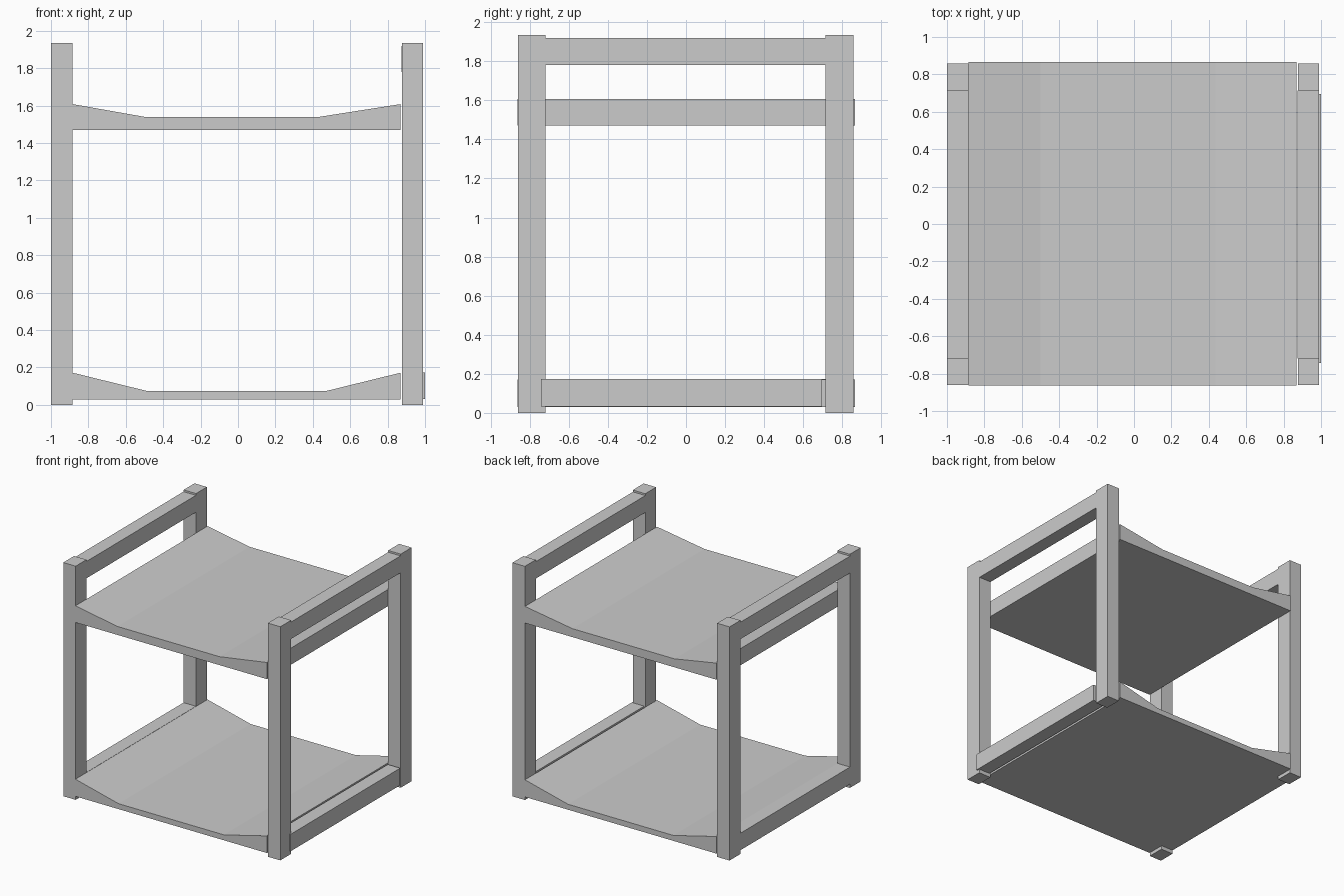
import bpy

if "Cube" in bpy.data.objects:
    bpy.data.objects.remove(bpy.data.objects["Cube"])


def mesh_object(name, verts, faces):
    me = bpy.data.meshes.new(name)
    me.from_pydata(verts, [], faces)
    me.update()
    ob = bpy.data.objects.new(name, me)
    bpy.context.collection.objects.link(ob)
    return ob


def prism(name, profile, y0, y1):
    """Extrude an x/z outline (counter-clockwise seen from the front) along y."""
    n = len(profile)
    verts = [(x, y, z) for y in (y0, y1) for x, z in profile]
    faces = [tuple(range(n)), tuple(range(2 * n - 1, n - 1, -1))]
    faces += [(i, i + n, (i + 1) % n + n, (i + 1) % n) for i in range(n)]
    return mesh_object(name, verts, faces)


def box(name, x0, x1, y0, y1, z0, z1):
    return prism(name, [(x0, z0), (x1, z0), (x1, z1), (x0, z1)], y0, y1)


# Four corner posts and a top rail on each side
for side, x0, x1 in (("left", -0.999, -0.885), ("right", 0.876, 0.99)):
    box(f"{side}_front_post", x0, x1, -0.86, -0.718, 0, 1.935)
    box(f"{side}_back_post", x0, x1, 0.715, 0.857, 0, 1.935)
    box(f"{side}_top_rail", x0 - 0.001, x1 - 0.001, -0.718, 0.715, 1.78, 1.92)

# Bottom rails; the right one stands slightly proud and stops short of the back post
box("left_bottom_rail", -1.0, -0.886, -0.718, 0.715, 0.032, 0.173)
box("right_bottom_rail", 0.886, 1.0, -0.742, 0.695, 0.032, 0.173)

# Dished shelves: flat underside, raised sloping ends
for name, bottom, mid, end, xa, xb in (
    ("upper_shelf", 1.47, 1.54, 1.608, -0.50, 0.435),
    ("lower_shelf", 0.03, 0.075, 0.172, -0.49, 0.475),
):
    prism(name, [(-0.885, bottom), (0.87, bottom), (0.87, end),
                 (xb, mid), (xa, mid), (-0.885, end)], -0.863, 0.865)
